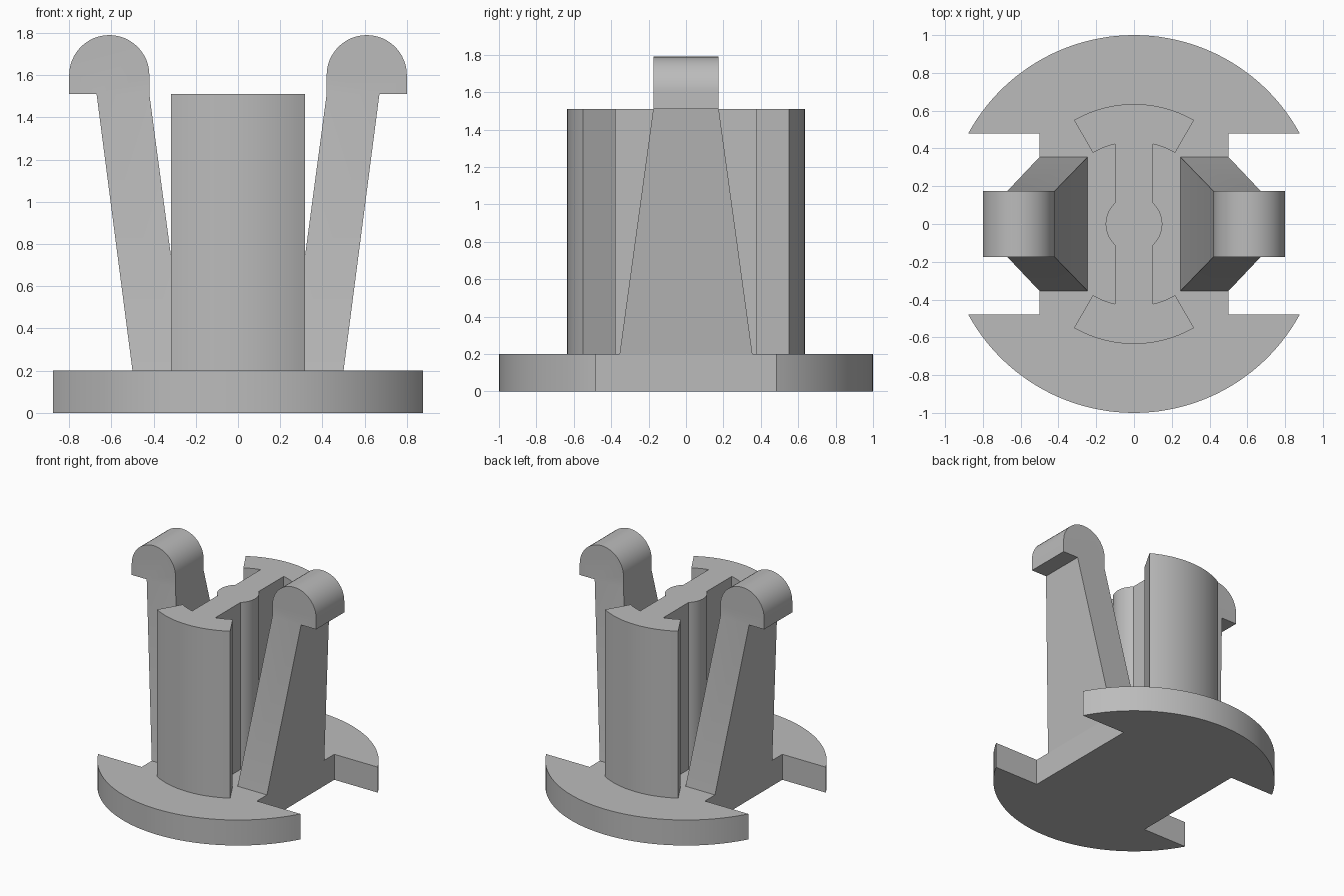
import bpy, bmesh, math
from mathutils import Vector

if "Cube" in bpy.data.objects:
    bpy.data.objects.remove(bpy.data.objects["Cube"])

grey = bpy.data.materials.new("plain grey")
grey.diffuse_color = (0.5, 0.5, 0.5, 1)
grey.use_nodes = True
grey.node_tree.nodes["Principled BSDF"].inputs["Base Color"].default_value = grey.diffuse_color

BASE_TOP, POST_TOP, TOP_R = 0.2, 1.51, 0.19


def arc(r, a0, a1, n, cx=0.0, cy=0.0):
    """Points on an arc, angles in degrees, both ends included."""
    angles = [math.radians(a0 + (a1 - a0) * i / n) for i in range(n + 1)]
    return [(cx + r * math.cos(a), cy + r * math.sin(a)) for a in angles]


def finish(bm, name):
    bmesh.ops.recalc_face_normals(bm, faces=bm.faces)
    mesh = bpy.data.meshes.new(name)
    bm.to_mesh(mesh)
    bm.free()
    mesh.materials.append(grey)
    ob = bpy.data.objects.new(name, mesh)
    bpy.context.collection.objects.link(ob)
    bpy.ops.object.select_all(action='DESELECT')
    ob.select_set(True)
    bpy.context.view_layer.objects.active = ob
    bpy.ops.object.shade_smooth_by_angle(angle=math.radians(25))
    return ob


def extrude(bm, faces, vec):
    geom = bmesh.ops.extrude_face_region(bm, geom=faces, use_keep_orig=True)["geom"]
    verts = [g for g in geom if isinstance(g, bmesh.types.BMVert)]
    bmesh.ops.translate(bm, verts=verts, vec=vec)


def prism(name, outline, z0, z1):
    bm = bmesh.new()
    face = bm.faces.new([bm.verts.new((x, y, z0)) for x, y in outline])
    extrude(bm, [face], Vector((0, 0, z1 - z0)))
    return finish(bm, name)


def half_turn(points):
    """Complete an outline by repeating it rotated 180 degrees."""
    return points + [(-x, -y) for x, y in points]


# Round base with a rectangular notch on each side
a = math.degrees(math.asin(0.48))
prism("base", half_turn([(0.5, -0.48), (0.5, 0.48)] + arc(1, a, 180 - a, 48) + [])
      , 0, BASE_TOP)

# Centre post: curved end walls joined by a web with a round core
web = 0.1
core = math.degrees(math.acos(web / 0.15))
inner = math.degrees(math.acos(web / 0.435))
quarter = arc(0.15, 0, core, 8) + arc(0.435, inner, 60, 5)
far_wall = arc(0.635, 60, 120, 24)
left = [(-x, y) for x, y in reversed(quarter)][:-1]
prism("centre_post", half_turn(quarter + far_wall + left), BASE_TOP, POST_TOP)


# Spring arms: tapered shank with a rounded hook head
def arm(name, side):
    bm = bmesh.new()

    def vert(x, z):
        return bm.verts.new((side * x, -1, z))

    shank = [vert(0.245, BASE_TOP), vert(0.5, BASE_TOP), vert(0.67, POST_TOP), vert(0.42, POST_TOP)]
    dome = [vert(x, z) for x, z in arc(TOP_R, 0, 180, 24, 0.61, 1.60)]
    faces = [bm.faces.new(shank),
             bm.faces.new([shank[3], shank[2], vert(0.80, POST_TOP)] + dome)]
    extrude(bm, faces, Vector((0, 2, 0)))
    for v in bm.verts:
        v.co.y *= 0.355 if v.co.z < 0.3 else 0.175
    return finish(bm, name)


arm("right_arm", 1)
arm("left_arm", -1)
